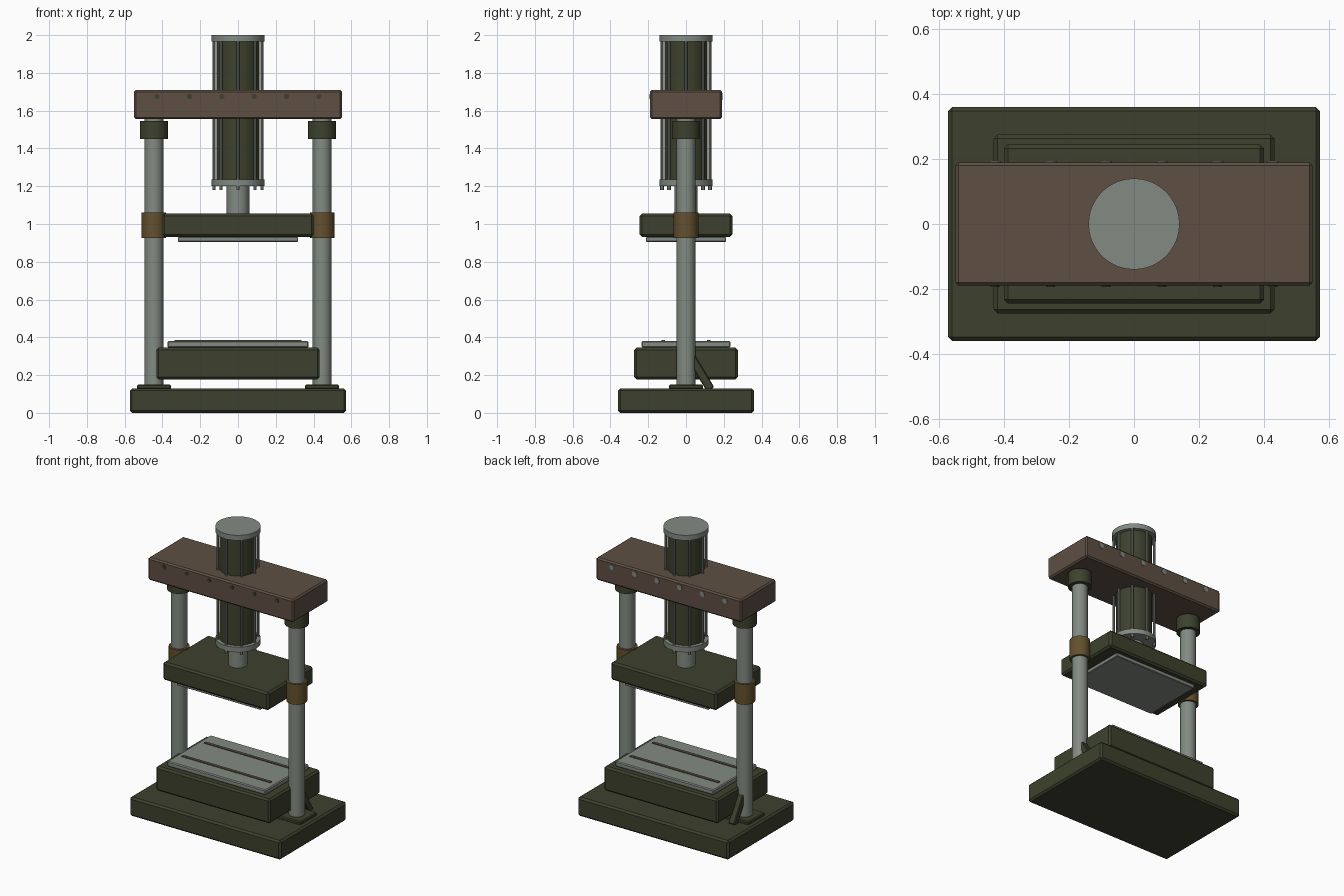
import bpy, math
from mathutils import Vector

if "Cube" in bpy.data.objects:
    bpy.data.objects.remove(bpy.data.objects["Cube"])


def mat(name, rgb):
    m = bpy.data.materials.new(name)
    m.diffuse_color = (*rgb, 1)
    m.use_nodes = True
    m.node_tree.nodes["Principled BSDF"].inputs["Base Color"].default_value = m.diffuse_color
    return m


GREEN = mat("dark olive paint", (0.047, 0.053, 0.026))
BROWN = mat("brown paint", (0.112, 0.078, 0.056))
STEEL = mat("grey steel", (0.225, 0.255, 0.225))
BRONZE = mat("bronze", (0.125, 0.080, 0.028))


def finish(name, material, bevel=0.0):
    o = bpy.context.object
    o.name = name
    o.data.materials.append(material)
    if bevel:
        b = o.modifiers.new("edge", 'BEVEL')
        b.width = bevel
        b.segments = 1
        b.limit_method = 'ANGLE'
    return o


def box(name, lo, hi, material, bevel=0.0):
    lo, hi = Vector(lo), Vector(hi)
    bpy.ops.mesh.primitive_cube_add(size=1, location=(lo + hi) / 2)
    bpy.context.object.scale = hi - lo
    bpy.ops.object.transform_apply(location=False, rotation=False, scale=True)
    return finish(name, material, bevel)


def slab(name, hx, hy, z0, z1, material, bevel=0.0):
    return box(name, (-hx, -hy, z0), (hx, hy, z1), material, bevel)


def rod(name, x, y, z0, z1, r, material, sides=32):
    bpy.ops.mesh.primitive_cylinder_add(vertices=sides, radius=r, depth=z1 - z0,
                                        location=(x, y, (z0 + z1) / 2))
    bpy.ops.object.shade_smooth_by_angle(angle=math.radians(35))
    return finish(name, material)


# Base, bolster and slotted table
slab("base", 0.572, 0.36, 0.0, 0.13, GREEN, 0.012)
slab("bolster", 0.432, 0.275, 0.178, 0.345, GREEN, 0.012)
slab("table_plate", 0.373, 0.235, 0.345, 0.38, STEEL, 0.006)
for y in (-0.12, 0.12):
    box("table_slot", (-0.335, y - 0.01, 0.375), (0.335, y + 0.01, 0.385), BROWN)

# Moving ram with its pressing plate
slab("ram", 0.40, 0.245, 0.932, 1.055, GREEN, 0.012)
slab("ram_plate", 0.318, 0.212, 0.905, 0.932, STEEL, 0.004)

# Top crown beam
slab("crown", 0.55, 0.19, 1.555, 1.71, BROWN, 0.010)

# Columns with foot flanges, guide bushings, collars and rear braces
for s in (-1, 1):
    x = 0.445 * s
    rod("column", x, 0, 0.12, 1.57, 0.05, STEEL)
    box("column_foot", (x - 0.09, -0.09, 0.125), (x + 0.09, 0.09, 0.15), GREEN, 0.006)
    rod("guide_bushing", x, 0, 0.925, 1.062, 0.065, BRONZE)
    rod("column_collar", x, 0, 1.45, 1.546, 0.075, GREEN)
    a, b = Vector((x, 0.03, 0.29)), Vector((x, 0.13, 0.125))
    bpy.ops.mesh.primitive_cube_add(size=1, location=(a + b) / 2)
    o = bpy.context.object
    o.scale = (0.045, 0.045, (b - a).length)
    o.rotation_euler = (math.atan2(b.y - a.y, a.z - b.z), 0, 0)
    bpy.ops.object.transform_apply(location=False, rotation=False, scale=True)
    finish("rear_brace", GREEN, 0.005)

# Hydraulic cylinder: barrel, end caps, piston rod, tie rods with nuts
rod("cylinder_barrel", 0, 0, 1.22, 1.975, 0.115, GREEN)
rod("cylinder_top_cap", 0, 0, 1.965, 2.0, 0.14, STEEL, 48)
rod("cylinder_bottom_cap", 0, 0, 1.20, 1.235, 0.14, STEEL, 48)
rod("piston_rod", 0, 0, 1.05, 1.21, 0.06, STEEL)
for i in range(8):
    c, s = math.cos(i * math.pi / 4), math.sin(i * math.pi / 4)
    rod("tie_rod", 0.127 * c, 0.127 * s, 1.23, 1.97, 0.008, STEEL, 10)
    rod("tie_rod_nut", 0.127 * c, 0.127 * s, 1.18, 1.205, 0.010, STEEL, 6)

# Bolt heads along the front and back of the crown
for side, r, m in ((-1, 0.014, GREEN), (1, 0.018, STEEL)):
    for i in range(6):
        bpy.ops.mesh.primitive_cylinder_add(
            vertices=12, radius=r, depth=0.02,
            location=(-0.428 + 0.1712 * i, side * 0.184, 1.675),
            rotation=(math.pi / 2, 0, 0))
        finish("crown_bolt", m)
